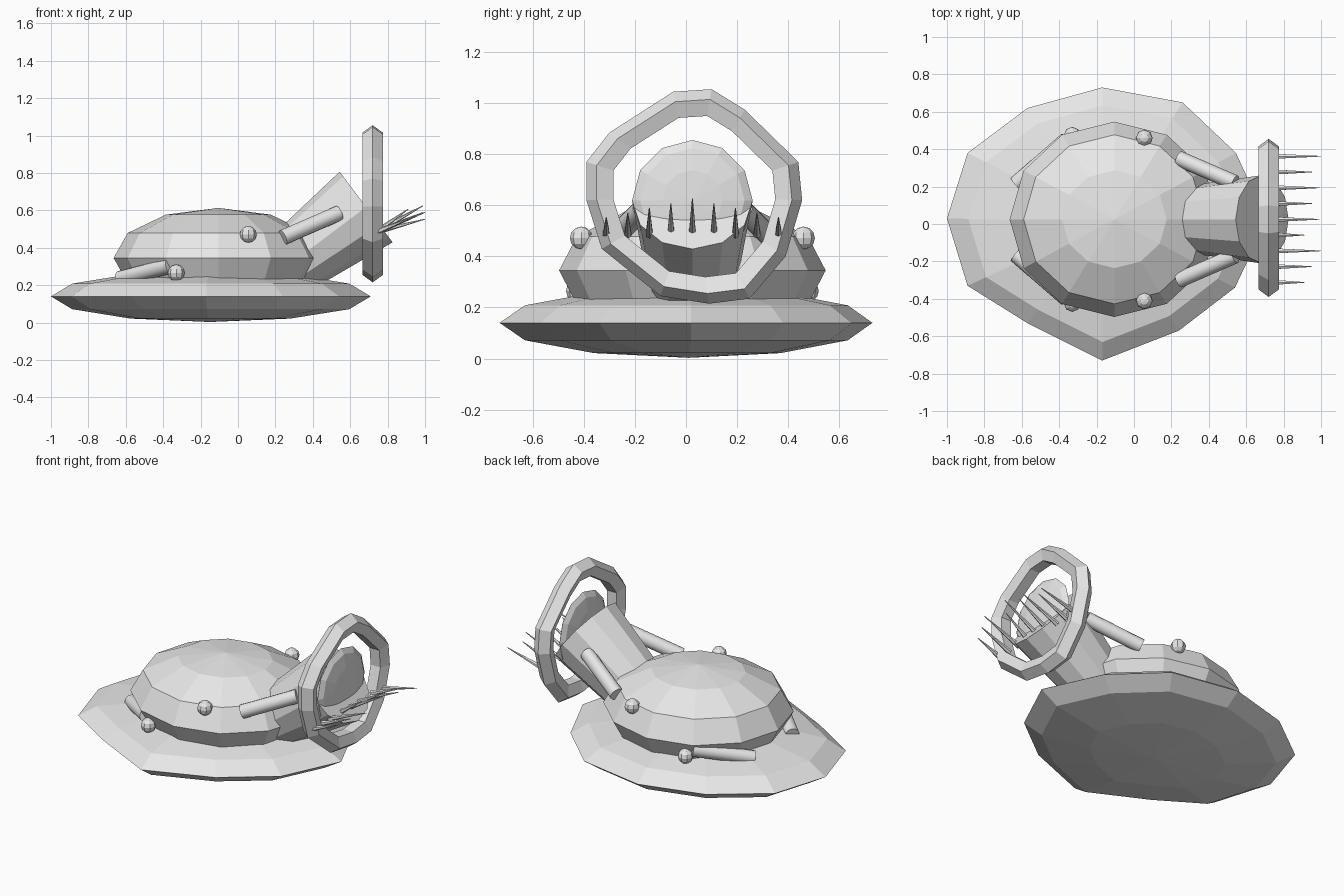
import bpy, bmesh, math
from math import sin, cos, radians
from mathutils import Vector, Matrix

cube = bpy.data.objects.get("Cube")
if cube:
    bpy.data.objects.remove(cube, do_unlink=True)

GREY = (0.8, 0.8, 0.8, 1.0)
grey = bpy.data.materials.new("plain grey")
grey.use_nodes = True
grey.diffuse_color = GREY
grey.node_tree.nodes["Principled BSDF"].inputs["Base Color"].default_value = GREY

MID_Y = 0.025  # plane of symmetry


def finish(name, bm, smooth=False):
    bmesh.ops.remove_doubles(bm, verts=bm.verts, dist=0.0005)
    bmesh.ops.recalc_face_normals(bm, faces=bm.faces)
    mesh = bpy.data.meshes.new(name)
    bm.to_mesh(mesh)
    bm.free()
    mesh.materials.append(grey)
    for poly in mesh.polygons:
        poly.use_smooth = smooth and len(poly.vertices) == 4
    obj = bpy.data.objects.new(name, mesh)
    bpy.context.collection.objects.link(obj)
    return obj


def loft(name, rings, closed=False):
    """Skin a stack of equal closed rings; closed joins last to first."""
    bm = bmesh.new()
    rows = [[bm.verts.new(p) for p in ring] for ring in rings]
    pairs = list(zip(rows, rows[1:])) + ([(rows[-1], rows[0])] if closed else [])
    for a, b in pairs:
        for i in range(len(a)):
            j = (i + 1) % len(a)
            bm.faces.new((a[i], a[j], b[j], b[i]))
    return finish(name, bm)


def ball(name, centre, size, segments=12, rings=6, turn=None):
    bm = bmesh.new()
    bmesh.ops.create_uvsphere(bm, u_segments=segments, v_segments=rings, radius=1)
    if turn:
        bm.transform(turn)
    bm.transform(Matrix.Translation(centre) @ Matrix.Diagonal((*size, 1)))
    return finish(name, bm)


def rod(name, start, end, r1, r2, sides, smooth=False):
    start, end = Vector(start), Vector(end)
    axis = end - start
    bm = bmesh.new()
    bmesh.ops.create_cone(bm, cap_ends=True, segments=sides, radius1=r1,
                          radius2=r2, depth=axis.length)
    bm.transform(Matrix.Translation((start + end) / 2)
                 @ axis.to_track_quat('Z', 'Y').to_matrix().to_4x4())
    return finish(name, bm, smooth)


# Flattened base with an uneven twelve-point rim
rim = [(.71, .02), (.545, .38), (.26, .65), (-.17, .73), (-.57, .62), (-.89, .38),
       (-1, .03), (-.89, -.33), (-.57, -.53), (-.17, -.73), (.24, -.57), (.54, -.34)]
cx, cy = -.15, .01
levels = [radians(a) for a in range(-90, 91, 30)]
loft("base_disc", [[(cx + (x - cx) * cos(a), cy + (y - cy) * cos(a), .14 + .137 * sin(a))
                    for x, y in rim] for a in levels])

# Domed body
ball("dome_body", (-.105, MID_Y, .345), (.56, .522, .268))

# Flared neck and the upright disc set in its mouth
tip = Vector((.685, MID_Y, .618))
axis = Vector((.8, 0, .6))
rod("neck", tip - axis * .6, tip, .167, .236, 12)
ball("neck_disc", (.705, MID_Y, .62), (.04, .236, .236),
     turn=Matrix.Rotation(radians(90), 4, 'Y'))

# Hoop with a five-sided section around an uneven outline
outline = [(.1, 1.055), (.23, .975), (.44, .77), (.455, .62), (.39, .4), (.25, .235),
           (.09, .215), (-.1, .245), (-.33, .43), (-.39, .62), (-.39, .77),
           (-.3, .885), (-.05, 1.045)]
hub_y, hub_z = .033, .635
section = []
for k in range(5):
    a = radians(72 * k)
    scale = 1 - .058 * (1 - cos(a)) / .42
    section.append([(.72 + .058 * sin(a), hub_y + (y - hub_y) * scale,
                     hub_z + (z - hub_z) * scale) for y, z in outline])
loft("hoop", section, closed=True)

# Row of thin spikes pointing outward
reach = [.91, .95, 1, .91, .99, .95, .99, .95, 1]
for i, x in enumerate(reach):
    off = i - 4
    y = MID_Y + off * .0843
    rod("spike", (.74, y, .485), (x, y, .625 - .018 * abs(off)), .016, .002, 6)

# Mirrored struts and rivets
for side, label in ((1, "left"), (-1, "right")):
    def at(x, off, z):
        return (x, MID_Y + side * off, z)
    rod("neck_strut_" + label, at(.24, .325, .455), at(.54, .195, .585), .042, .042, 12, True)
    rod("base_strut_" + label, at(-.63, .19, .235), at(-.36, .425, .305), .042, .042, 12, True)
    ball("upper_rivet_" + label, at(.055, .435, .472), (.045,) * 3, 8, 6)
    ball("lower_rivet_" + label, at(-.33, .45, .265), (.045,) * 3, 8, 6)
